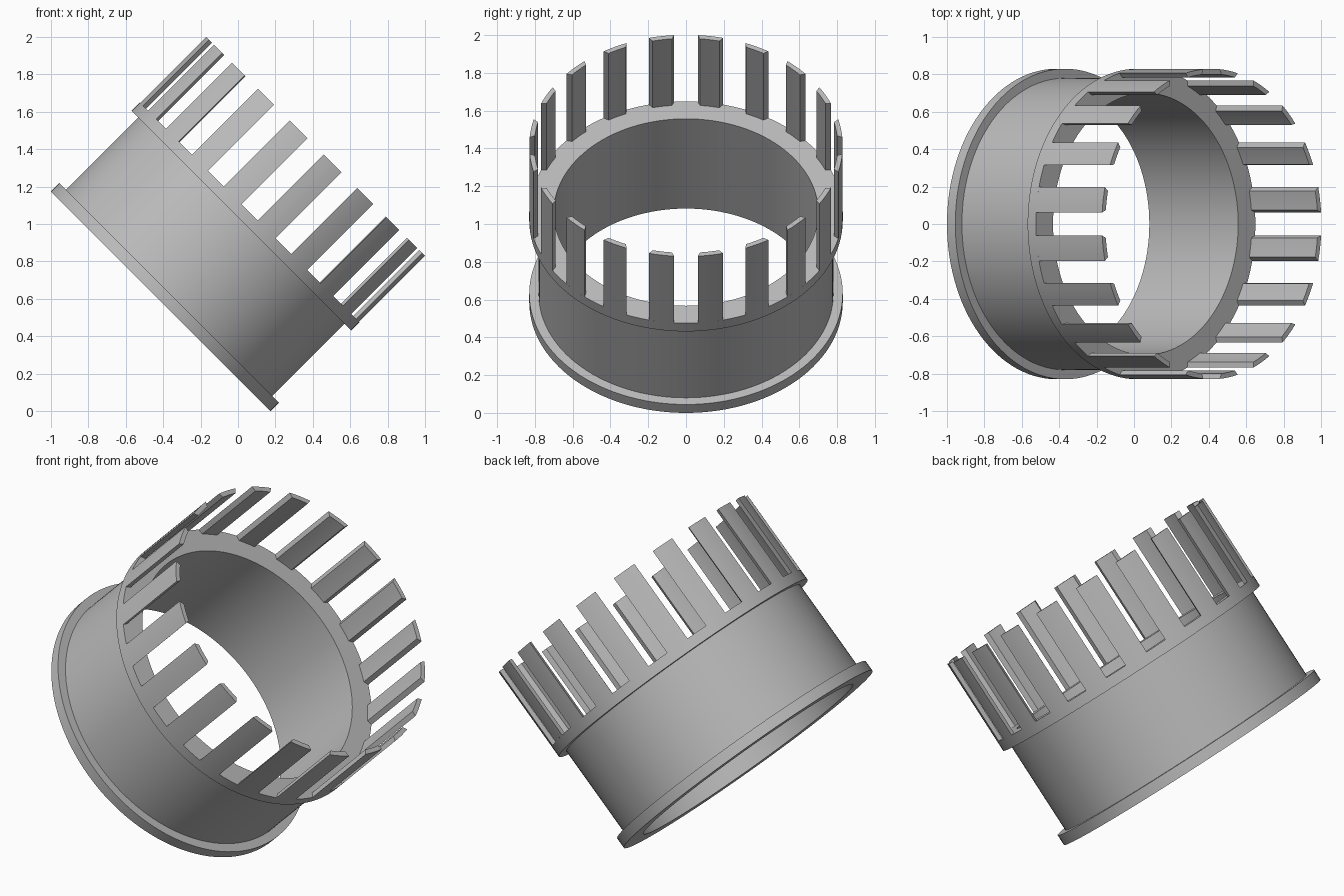
import bpy
import bmesh
from math import radians, sin, cos, pi, sqrt
from mathutils import Matrix, Vector

cube = bpy.data.objects.get("Cube")
if cube:
    bpy.data.objects.remove(cube, do_unlink=True)

R_RIM, R_BODY, R_BORE = 0.83, 0.78, 0.70
RIM_H, COLLAR_Z, COLLAR_TOP, TOP = 0.063, 0.61, 0.672, 1.171
TEETH, HALF_ANGLE, TOOTH_T, CHAMFER = 20, radians(4.7), 0.027, 0.014
SEGMENTS = 120

# The whole part leans 45 degrees, resting on the edge of its lower flange
drop = R_RIM / sqrt(2)
tilt = Matrix.Translation((drop - 1, 0, drop)) @ Matrix.Rotation(pi / 4, 4, "Y")

grey = bpy.data.materials.new("light grey")
grey.use_nodes = True
colour = (0.5, 0.5, 0.5, 1)
grey.diffuse_color = colour
grey.node_tree.nodes["Principled BSDF"].inputs["Base Color"].default_value = colour


def finish(name, bm):
    bmesh.ops.recalc_face_normals(bm, faces=bm.faces)
    mesh = bpy.data.meshes.new(name)
    bm.to_mesh(mesh)
    bm.free()
    mesh.materials.append(grey)
    obj = bpy.data.objects.new(name, mesh)
    bpy.context.collection.objects.link(obj)
    obj.matrix_world = tilt
    bpy.ops.object.select_all(action="DESELECT")
    obj.select_set(True)
    bpy.context.view_layer.objects.active = obj
    bpy.ops.object.shade_smooth_by_angle(angle=radians(30))
    return obj


# Sleeve with a flange at the bottom and a collar at the top
profile = [(R_BORE, 0), (R_RIM, 0), (R_RIM, RIM_H), (R_BODY, RIM_H),
           (R_BODY, COLLAR_Z), (R_RIM, COLLAR_Z),
           (R_RIM, COLLAR_TOP), (R_BORE, COLLAR_TOP)]
bm = bmesh.new()
rings = []
for i in range(SEGMENTS):
    a = 2 * pi * i / SEGMENTS
    rings.append([bm.verts.new((r * cos(a), r * sin(a), z)) for r, z in profile])
for i, ring in enumerate(rings):
    after = rings[(i + 1) % SEGMENTS]
    for j in range(len(profile)):
        k = (j + 1) % len(profile)
        bm.faces.new((ring[j], after[j], after[k], ring[k]))
finish("flanged_sleeve", bm)

# Ring of thin teeth, each with its inner edges chamfered
bm = bmesh.new()
r_in = R_RIM - TOOTH_T
half_in = HALF_ANGLE - CHAMFER / r_in
steps = [-1, -0.5, 0, 0.5, 1]
for n in range(TEETH):
    mid = 2 * pi * (n + 0.5) / TEETH
    outline = [(R_RIM, mid + s * HALF_ANGLE) for s in steps]
    outline += [(r_in, mid - s * half_in) for s in steps]
    base = [bm.verts.new((r * cos(a), r * sin(a), COLLAR_TOP)) for r, a in outline]
    face = bm.faces.new(base)
    grown = bmesh.ops.extrude_face_region(bm, geom=[face], use_keep_orig=True)
    tips = [g for g in grown["geom"] if isinstance(g, bmesh.types.BMVert)]
    bmesh.ops.translate(bm, verts=tips, vec=Vector((0, 0, TOP - COLLAR_TOP)))
finish("teeth", bm)
